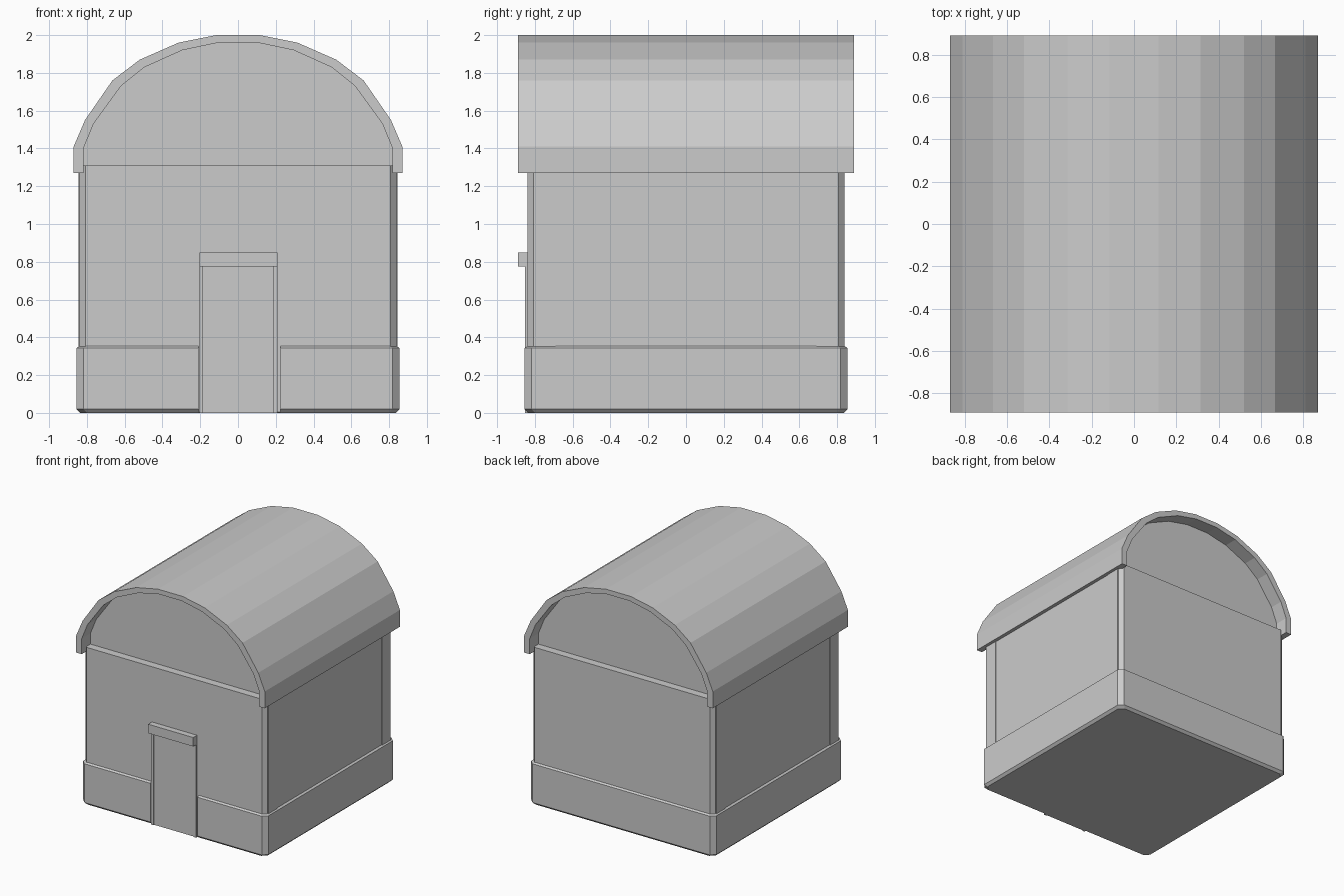
import bpy, bmesh

if "Cube" in bpy.data.objects:
    bpy.data.objects.remove(bpy.data.objects["Cube"])


def make_object(name, bm):
    bmesh.ops.recalc_face_normals(bm, faces=bm.faces)
    mesh = bpy.data.meshes.new(name)
    bm.to_mesh(mesh)
    bm.free()
    obj = bpy.data.objects.new(name, mesh)
    bpy.context.collection.objects.link(obj)
    return obj


def loft(name, rings):
    """Closed solid through rings with equal point counts."""
    bm = bmesh.new()
    loops = [[bm.verts.new(p) for p in ring] for ring in rings]
    n = len(loops[0])
    for a, b in zip(loops, loops[1:]):
        for i in range(n):
            j = (i + 1) % n
            bm.faces.new((a[i], a[j], b[j], b[i]))
    bm.faces.new(loops[0])
    bm.faces.new(loops[-1])
    return make_object(name, bm)


def box(name, x0, x1, y0, y1, z0, z1):
    ring = [(x0, y0), (x1, y0), (x1, y1), (x0, y1)]
    return loft(name, [[(x, y, z) for x, y in ring] for z in (z0, z1)])


def clipped_square(h, c, z):
    """Square of half-width h with corners cut back by c."""
    k = h - c
    pts = [(k, -h), (h, -k), (h, k), (k, h), (-k, h), (-h, k), (-h, -k), (-k, -h)]
    return [(x, y, z) for x, y in pts]


def extrude_y(name, profile, y0, y1):
    return loft(name, [[(x, y, z) for x, z in profile] for y in (y0, y1)])


def mirrored(half):
    return half + [(-x, z) for x, z in reversed(half)]


# Walls with chamfered corners
loft("walls", [clipped_square(0.84, 0.032, 0.30), clipped_square(0.84, 0.032, 1.31)])

# Shallow corner strips on the side walls
for side in (-1, 1):
    for end in (-1, 1):
        xs = sorted((side * 0.80, side * 0.844))
        ys = sorted((end * 0.69, end * 0.806))
        box("corner_strip", *xs, *ys, 0.34, 1.29)

# Plinth with bevelled top and bottom, cut open for the door
plinth = loft("plinth", [clipped_square(h, 0.037, z) for h, z in
                         ((0.835, 0), (0.855, 0.02), (0.855, 0.343), (0.838, 0.355))])
cutter = box("door_gap_cutter", -0.21, 0.225, -1.0, -0.84, -0.1, 0.5)
cutter.hide_render = True
cutter.hide_viewport = True
cut = plinth.modifiers.new("door_gap", "BOOLEAN")
cut.operation = 'DIFFERENCE'
cut.solver = 'EXACT'
cut.object = cutter

# Barrel roof shell with overhanging eaves
outer = mirrored([(-0.87, 1.27), (-0.87, 1.41), (-0.81, 1.55), (-0.665, 1.76),
                  (-0.52, 1.87), (-0.315, 1.96), (-0.115, 2.0)])
inner = mirrored([(-0.818, 1.27), (-0.818, 1.40), (-0.765, 1.53), (-0.62, 1.73),
                  (-0.495, 1.83), (-0.295, 1.92), (-0.105, 1.96)])
extrude_y("roof", outer + inner[::-1], -0.89, 0.89)

# Recessed gable infill under the roof
extrude_y("gable", inner, -0.775, 0.775)

# Door, jambs and lintel
box("door", -0.19, 0.19, -0.844, -0.80, 0.0, 0.78)
for x0, x1 in ((-0.205, -0.185), (0.187, 0.21)):
    box("door_jamb", x0, x1, -0.852, -0.80, 0.0, 0.78)
box("lintel", -0.205, 0.21, -0.89, -0.80, 0.775, 0.85)
